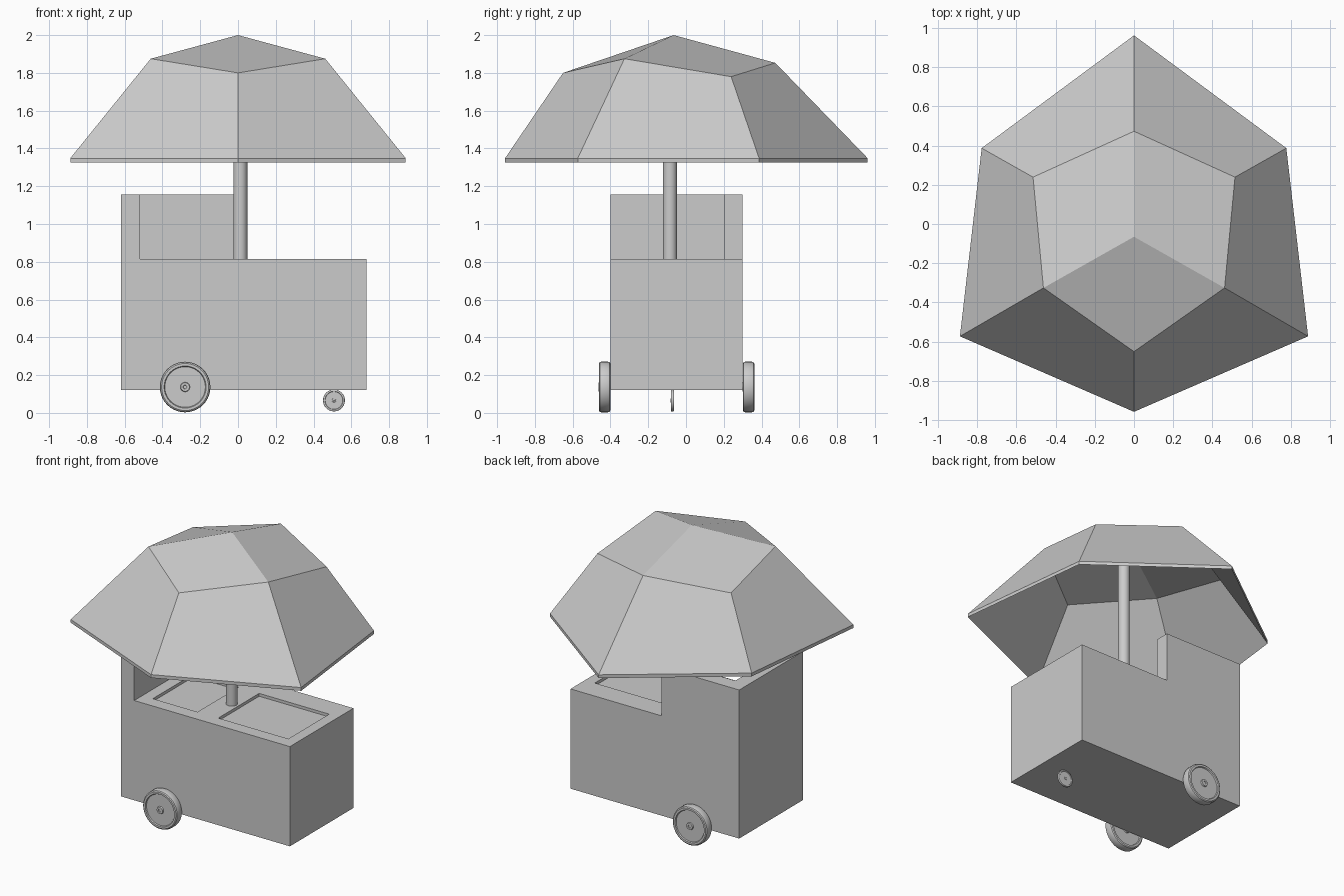
import bpy, bmesh, math
from mathutils import Matrix, Vector

if "Cube" in bpy.data.objects:
    bpy.data.objects.remove(bpy.data.objects["Cube"])

grey = bpy.data.materials.new("plain_grey")
grey.use_nodes = True
COLOUR = (0.6, 0.6, 0.6, 1)
grey.diffuse_color = COLOUR
grey.node_tree.nodes["Principled BSDF"].inputs["Base Color"].default_value = COLOUR


def finish(name, bm, smooth=False):
    bmesh.ops.recalc_face_normals(bm, faces=bm.faces)
    mesh = bpy.data.meshes.new(name)
    bm.to_mesh(mesh)
    bm.free()
    mesh.materials.append(grey)
    obj = bpy.data.objects.new(name, mesh)
    bpy.context.collection.objects.link(obj)
    if smooth:
        bpy.ops.object.select_all(action="DESELECT")
        obj.select_set(True)
        bpy.context.view_layer.objects.active = obj
        bpy.ops.object.shade_smooth_by_angle(angle=math.radians(35))
    return obj


# Cart body: counter top is a grid of cells, with the two lid cells pressed in
xs = [-0.62, -0.52, -0.44, -0.095, -0.02, 0.065, 0.605, 0.68]
ys = [-0.4, -0.31, 0.14, 0.2, 0.3]
BASE, COUNTER, WALL, LID = 0.12, 0.815, 1.155, 0.795


def cell_height(i, j):
    if i == 0 or (j == 3 and i < 4):
        return WALL
    return LID if j == 1 and i in (2, 5) else COUNTER


def height(i, j):
    inside = 0 <= i < len(xs) - 1 and 0 <= j < len(ys) - 1
    return cell_height(i, j) if inside else BASE


bm = bmesh.new()


def quad(*points):
    bm.faces.new([bm.verts.new(p) for p in points])


for i in range(len(xs) - 1):
    for j in range(len(ys) - 1):
        x0, x1, y0, y1, h = xs[i], xs[i + 1], ys[j], ys[j + 1], height(i, j)
        for z in (BASE, h):
            quad((x0, y0, z), (x1, y0, z), (x1, y1, z), (x0, y1, z))
        sides = [((x0, y0), (x0, y1), i - 1, j), ((x1, y0), (x1, y1), i + 1, j),
                 ((x0, y0), (x1, y0), i, j - 1), ((x0, y1), (x1, y1), i, j + 1)]
        for a, b, ni, nj in sides:
            low = height(ni, nj)
            # Split each drop at the counter so that neighbours meet cleanly
            levels = [low] + [z for z in (COUNTER,) if low < z < h] + [h]
            for z0, z1 in zip(levels, levels[1:]):
                if z1 > z0:
                    quad((*a, z0), (*b, z0), (*b, z1), (*a, z1))
bmesh.ops.remove_doubles(bm, verts=bm.verts, dist=0.0005)
bmesh.ops.recalc_face_normals(bm, faces=bm.faces)
bmesh.ops.dissolve_limit(bm, angle_limit=0.01, verts=bm.verts, edges=bm.edges)
finish("cart_body", bm)

# Umbrella canopy: six-sided faceted shell, thickened straight down
bm = bmesh.new()
apex = (0, -0.065, 2.0)
upper = [(0, -0.651, 1.8), (0.462, -0.326, 1.875), (0.515, 0.239, 1.78), (0, 0.473, 1.853)]
lower = [(0, -0.958, 1.348), (0.888, -0.573, 1.348), (0.777, 0.387, 1.348), (0, 0.962, 1.348)]


def full_ring(half, drop):
    points = half + [(-x, y, z) for x, y, z in half[2:0:-1]]
    return [bm.verts.new((x, y, z - drop)) for x, y, z in points]


rims = []
for drop in (0, 0.023):
    top = bm.verts.new((apex[0], apex[1], apex[2] - drop))
    a, b = full_ring(upper, drop), full_ring(lower, drop)
    for cap in ((5, 0, 1), (1, 2, 3), (3, 4, 5)):
        bm.faces.new([top] + [a[k] for k in cap])
    for k in range(6):
        n = (k + 1) % 6
        bm.faces.new((a[k], b[k], b[n], a[n]))
    rims.append(b)
for k in range(6):
    n = (k + 1) % 6
    bm.faces.new((rims[0][k], rims[1][k], rims[1][n], rims[0][n]))
finish("umbrella_canopy", bm)

# Umbrella pole
bm = bmesh.new()
bmesh.ops.create_cone(bm, cap_ends=True, segments=32, radius1=0.037, radius2=0.037,
                      depth=1.18, matrix=Matrix.Translation((0.012, -0.085, 1.38)))
finish("umbrella_pole", bm, True)


# Wheels: lathed profile of (radius, half width) fractions, mirrored across the middle
HALF = [(0, 0.85), (0.07, 0.85), (0.08, 1), (0.17, 1), (0.19, 0.72), (0.8, 0.72),
        (0.83, 0.95), (0.93, 0.95), (0.98, 0.8), (1, 0.55)]


def wheel(name, centre, radius, half_width):
    bm = bmesh.new()
    profile = HALF + [(r, -w) for r, w in reversed(HALF)]
    verts = [bm.verts.new((r * radius, w * half_width, 0)) for r, w in profile]
    edges = [bm.edges.new(pair) for pair in zip(verts, verts[1:])]
    bmesh.ops.spin(bm, geom=verts + edges, cent=(0, 0, 0), axis=(0, 1, 0),
                   angle=math.tau, steps=40)
    bmesh.ops.remove_doubles(bm, verts=bm.verts, dist=0.00005)
    bmesh.ops.translate(bm, verts=bm.verts, vec=Vector(centre))
    finish(name, bm, True)


wheel("right_front_wheel", (-0.28, -0.431, 0.137), 0.134, 0.032)
wheel("right_back_wheel", (-0.28, 0.331, 0.137), 0.134, 0.032)
wheel("left_caster", (0.508, -0.072, 0.066), 0.058, 0.009)
